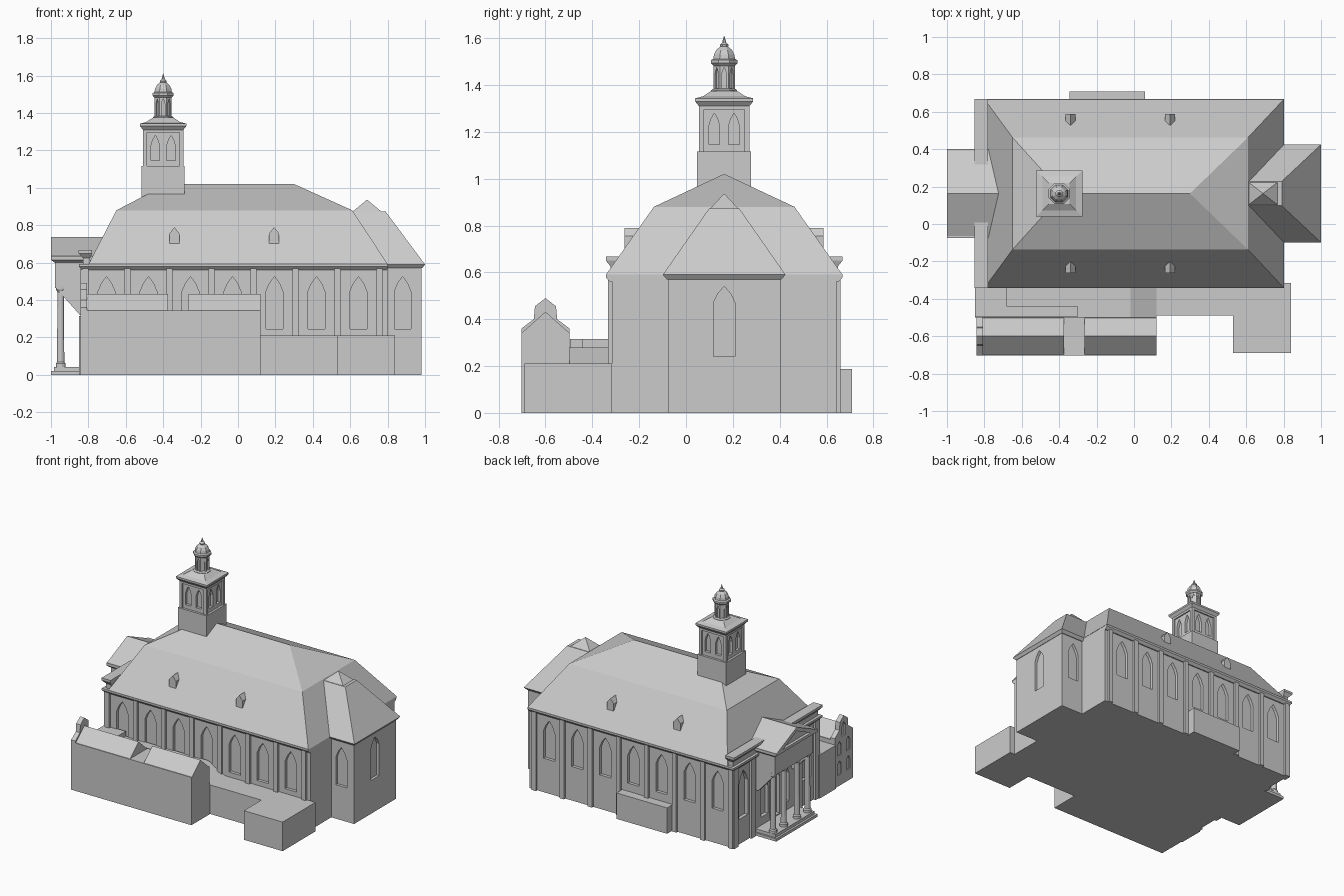
import bpy, bmesh, math

if "Cube" in bpy.data.objects:
    bpy.data.objects.remove(bpy.data.objects["Cube"])

CY = 0.163   # long axis of the church
stone = bpy.data.materials.new("light grey stone")
stone.diffuse_color = (0.6, 0.6, 0.6, 1)
stone.use_nodes = True
stone.node_tree.nodes["Principled BSDF"].inputs["Base Color"].default_value = stone.diffuse_color


def rect(x0, x1, y0, y1, z):
    return [(x0, y0, z), (x1, y0, z), (x1, y1, z), (x0, y1, z)]


def ngon(cx, cy, r, z, n=8):
    return [(cx + r * math.cos((i + .5) * math.tau / n),
             cy + r * math.sin((i + .5) * math.tau / n), z) for i in range(n)]


def box(x0, x1, y0, y1, z0, z1):
    return [rect(x0, x1, y0, y1, z0), rect(x0, x1, y0, y1, z1)]


def prism(pts, axis, a, b):
    if axis == 'x':
        return [[(c, u, v) for u, v in pts] for c in (a, b)]
    return [[(u, c, v) for u, v in pts] for c in (a, b)]


def arch(c, w, z0, zs, z1):
    h = w / 2
    return [(c - h, z0), (c + h, z0), (c + h, zs), (c + h * .6, zs + (z1 - zs) * .55),
            (c, z1), (c - h * .6, zs + (z1 - zs) * .55), (c - h, zs)]


def make(name, *solids):
    """Each solid is a list of rings, lofted together and capped."""
    bm = bmesh.new()
    for rings in solids:
        vs = [[bm.verts.new(p) for p in r] for r in rings]
        n = len(vs[0])
        for a, b in zip(vs, vs[1:]):
            for i in range(n):
                j = (i + 1) % n
                bm.faces.new((a[i], a[j], b[j], b[i]))
        bm.faces.new(vs[0][::-1])
        bm.faces.new(vs[-1])
    bmesh.ops.recalc_face_normals(bm, faces=bm.faces)
    me = bpy.data.meshes.new(name)
    bm.to_mesh(me)
    bm.free()
    me.materials.append(stone)
    ob = bpy.data.objects.new(name, me)
    bpy.context.collection.objects.link(ob)
    return ob


def cut(ob, *solids):
    cutter = make(ob.name + "_cutter", *solids)
    cutter.hide_render = True
    cutter.hide_viewport = True
    m = ob.modifiers.new("recesses", 'BOOLEAN')
    m.operation = 'DIFFERENCE'
    m.solver = 'EXACT'
    m.object = cutter


# Nave walls with pointed window recesses
W = 0.48
nave = make("nave_walls", box(-.825, .80, CY - W, CY + W, 0, .58))
cuts = []
for k in range(7):
    a = arch(-.703 + .2245 * k, .09, .245, .445, .525)
    cuts += [prism(a, 'y', CY - W - .05, CY - W + .022), prism(a, 'y', CY + W - .022, CY + W + .05)]
for s in (-1, 1):
    cuts.append(prism(arch(CY + s * .36, .10, .18, .43, .52), 'x', -.88, -.80))
    cuts.append(prism(arch(CY + s * .12, .08, .10, .30, .38), 'x', -.88, -.80))
cuts.append(prism(arch(CY, .11, .05, .32, .42), 'x', -.88, -.80))
cut(nave, *cuts)

# Pilasters between the bays
pil = []
for k in range(8):
    x = -.815 + .2245 * k
    for s in (-1, 1):
        y0, y1 = sorted((CY + s * (W - .01), CY + s * .496))
        pil.append(box(x - .017, x + .017, y0, y1, 0, .57))
for s in (-1, 1):
    for d in (.465, .265):
        pil.append(box(-.842, -.81, CY + s * d - .025, CY + s * d + .025, 0, .58))
make("pilasters", *pil)

# Cornice and west parapet
make("nave_cornice", [rect(-.835, .80, CY - .488, CY + .488, .56),
                      rect(-.85, .80, CY - .505, CY + .505, .578),
                      rect(-.85, .80, CY - .505, CY + .505, .592)])
make("west_parapet", [rect(-.83, -.79, CY - .485, CY + .485, .59),
                      rect(-.83, -.79, CY - .485, CY + .485, .625),
                      rect(-.852, -.78, CY - .505, CY + .505, .65),
                      rect(-.852, -.78, CY - .505, CY + .505, .667)])

# Two-pitch hipped roof
make("nave_roof", [rect(-.80, .802, CY - .505, CY + .505, .59),
                   rect(-.65, .61, CY - .30, CY + .30, .88),
                   rect(-.38, .30, CY - .001, CY + .001, 1.02)])

# Dormers, mirrored on both roof slopes
dorm = []
for x in (-.34, .193):
    p = [(x - .027, .68), (x + .027, .68), (x + .027, .755), (x, .79), (x - .027, .755)]
    for s in (-1, 1):
        dorm.append(prism(p, 'y', CY + s * .425, CY + s * .35))
make("dormers", *dorm)

# Apse at the east end
apse = make("apse_walls", box(.78, .982, CY - .24, CY + .24, 0, .585))
aw = arch(.88, .088, .245, .445, .525)
cut(apse, prism(aw, 'y', CY - .3, CY - .22), prism(aw, 'y', CY + .22, CY + .3),
    prism(arch(CY, .092, .24, .47, .54), 'x', .962, 1.05))
make("apse_roof", [rect(.60, .985, CY - .245, CY + .245, .57),
                   rect(.60, 1.0, CY - .262, CY + .262, .59),
                   rect(.60, .79, CY - .065, CY + .065, .872)])
make("apse_roof_cap", [rect(.61, .77, CY - .062, CY + .062, .87),
                       rect(.688, .692, CY - .002, CY + .002, .935)])

# Bell tower
TX = -.40


def sq(h, z):
    return rect(TX - h, TX + h, CY - h, CY + h, z)


make("tower_base", [sq(.115, .85), sq(.115, 1.117)])
belfry = make("belfry", [sq(.099, 1.11), sq(.099, 1.31)])
cuts = []
for o in (-.042, .042):
    ax, ay = arch(TX + o, .046, 1.145, 1.225, 1.28), arch(CY + o, .046, 1.145, 1.225, 1.28)
    for s in (-1, 1):
        cuts.append(prism(ax, 'y', CY + s * .08, CY + s * .13))
        cuts.append(prism(ay, 'x', TX + s * .08, TX + s * .13))
cut(belfry, *cuts)
make("belfry_corner_posts", *[box(TX + i * .097 - .011, TX + i * .097 + .011,
                                  CY + j * .097 - .011, CY + j * .097 + .011, 1.11, 1.305)
                              for i in (-1, 1) for j in (-1, 1)])
make("belfry_cornice", [sq(.108, 1.295), sq(.108, 1.31), sq(.124, 1.33), sq(.124, 1.343),
                        sq(.09, 1.352), sq(.055, 1.375)])

# Octagonal lantern with recessed openings, dome and finial
lantern = make("lantern", [ngon(TX, CY, r, z) for r, z in ((.049, 1.36), (.049, 1.49))])
cuts = []
for k in range(8):
    t = k * math.tau / 8
    c, s = math.cos(t), math.sin(t)
    cuts.append([[(TX + d * c - u * s, CY + d * s + u * c, z)
                  for u, z in arch(0, .02, 1.385, 1.445, 1.475)] for d in (.037, .06)])
cut(lantern, *cuts)
make("lantern_foot", [ngon(TX, CY, r, z) for r, z in ((.06, 1.365), (.06, 1.378), (.05, 1.384))])
make("lantern_dome", [ngon(TX, CY, r, z) for r, z in
                      ((.05, 1.482), (.061, 1.493), (.061, 1.506), (.05, 1.512), (.047, 1.53),
                       (.036, 1.55), (.018, 1.564), (.02, 1.572), (.01, 1.58), (.001, 1.61))])

# West portico: steps, columns, entablature, pediment
make("portico_steps", box(-1.0, -.80, CY - .235, CY + .235, 0, .02),
     box(-.985, -.80, CY - .222, CY + .222, .02, .042))
cols = []
for o in (-.195, -.075, .075, .195):
    cols.append([ngon(-.948, CY + o, r, z, 12) for r, z in
                 ((.027, .04), (.027, .06), (.02, .068), (.018, .44), (.026, .455), (.026, .475))])
make("portico_columns", *cols)
make("portico_entablature", box(-.978, -.80, CY - .218, CY + .218, .465, .605))
side = [(-.975, .50), (-.975, .465), (-.845, .32), (-.80, .32), (-.80, .50)]
make("portico_brackets", prism(side, 'y', CY - .216, CY - .19), prism(side, 'y', CY + .19, CY + .216))
make("portico_cornice", [rect(-.98, -.75, CY - .22, CY + .22, .60),
                         rect(-1.0, -.75, CY - .238, CY + .238, .615),
                         rect(-1.0, -.75, CY - .238, CY + .238, .635)])
make("portico_pediment", prism([(CY - .22, .63), (CY + .22, .63), (CY, .72)], 'x', -.98, -.70))
make("portico_roof", prism([(CY - .238, .63), (CY - .17, .63), (CY, .71), (CY + .17, .63),
                            (CY + .238, .63), (CY, .737)], 'x', -1.0, -.68))

# Gabled annex in front, two roofs with a flat valley between
make("annex_walls", box(-.835, .12, -.703, -.497, 0, .345))
g = [(-.703, .34), (-.497, .34), (-.60, .432)]
make("annex_roofs", prism(g, 'x', -.83, -.375), prism(g, 'x', -.265, .12))
gable = make("annex_west_gable",
             prism([(-.703, 0), (-.497, 0), (-.497, .36), (-.55, .40), (-.555, .455),
                    (-.60, .49), (-.645, .455), (-.65, .40), (-.703, .36)], 'x', -.842, -.808))
cut(gable, *[prism(arch(y, .04, z, z + .07, z + .1), 'x', -.86, -.83)
             for y, z in ((-.65, .08), (-.55, .08), (-.65, .22), (-.55, .22), (-.60, .345))])

# Low connecting buildings between annex and nave
make("link_building", box(-.85, -.02, -.50, -.31, 0, .28),
     box(-.85, -.68, -.495, -.31, .27, .315), box(-.68, -.30, -.495, -.44, .27, .315))
make("link_sloped_roof", prism([(-.03, 0), (.12, 0), (.12, .21), (-.02, .28), (-.03, .28)],
                               'y', -.50, -.31))
make("low_corridor", box(.10, .55, -.49, -.31, 0, .21))
make("low_corner_block", box(.53, .84, -.69, -.315, 0, .21))

# Shallow lean-to at the back
make("back_annex", box(-.345, .06, .62, .708, 0, .187))
